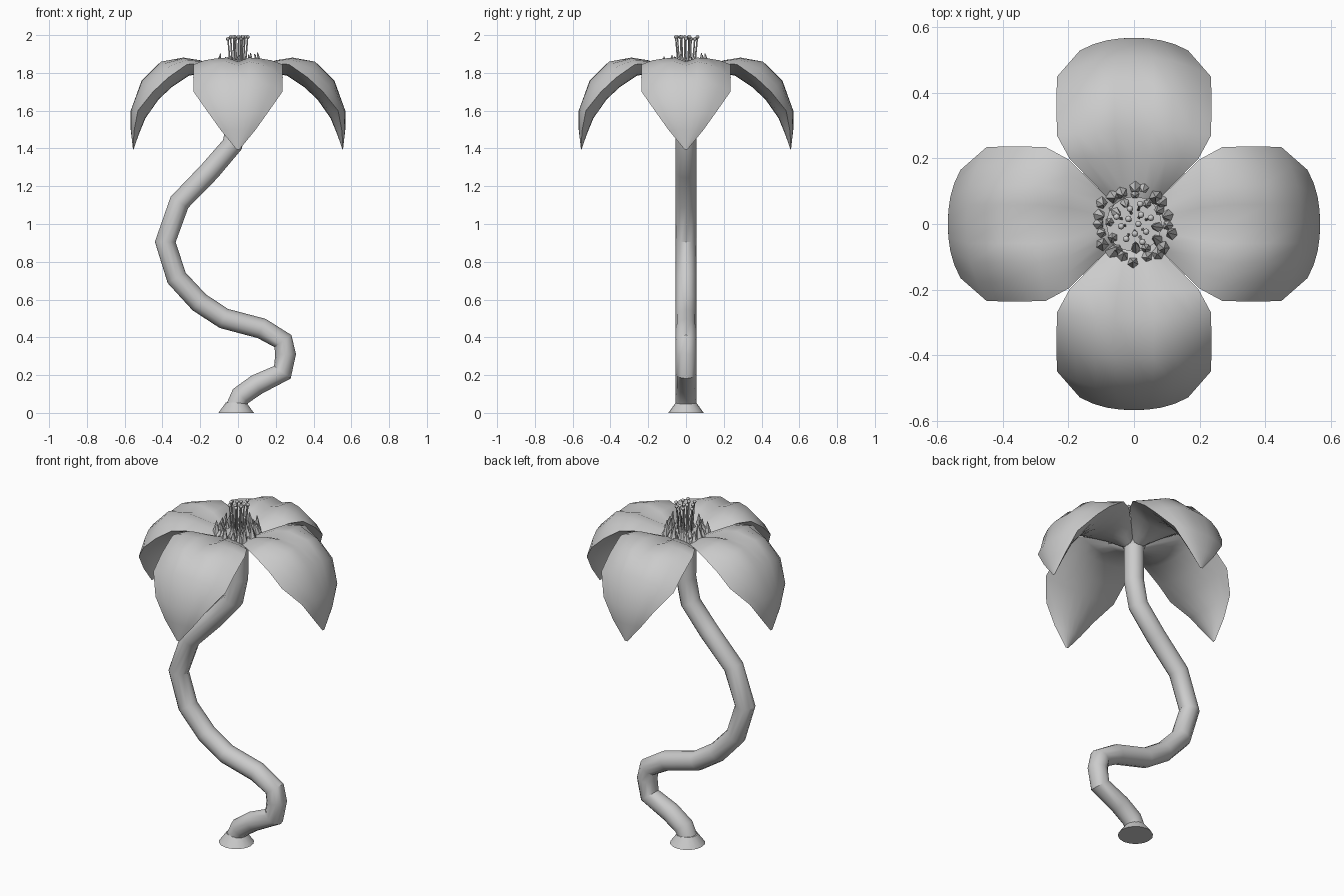
import bpy, bmesh, math, random
from mathutils import Vector, Matrix

if "Cube" in bpy.data.objects:
    bpy.data.objects.remove(bpy.data.objects["Cube"])

random.seed(4)


def make_object(name, bm, angle=35):
    bmesh.ops.recalc_face_normals(bm, faces=bm.faces)
    mesh = bpy.data.meshes.new(name)
    bm.to_mesh(mesh)
    bm.free()
    ob = bpy.data.objects.new(name, mesh)
    bpy.context.collection.objects.link(ob)
    bpy.ops.object.select_all(action='DESELECT')
    ob.select_set(True)
    bpy.context.view_layer.objects.active = ob
    if angle:
        bpy.ops.object.shade_smooth_by_angle(angle=math.radians(angle))
    return ob


def add_cone(bm, a, b, r1, r2, sides):
    a, b = Vector(a), Vector(b)
    d = b - a
    m = Matrix.Translation((a + b) / 2) @ d.to_track_quat('Z', 'Y').to_matrix().to_4x4()
    bmesh.ops.create_cone(bm, cap_ends=True, segments=sides, radius1=r1,
                          radius2=r2, depth=d.length, matrix=m)


# Winding stem: rings swept along a path in the xz plane
path = [(-0.01, 0.04), (0.015, 0.09), (0.10, 0.15), (0.235, 0.215), (0.252, 0.31),
        (0.238, 0.38), (0.125, 0.447), (-0.075, 0.50), (-0.205, 0.585),
        (-0.325, 0.715), (-0.385, 0.905), (-0.31, 1.115), (-0.15, 1.28),
        (-0.03, 1.42), (0.0, 1.56), (0.0, 1.80)]
SIDES, RAD = 12, 0.055
bm = bmesh.new()
pts = [Vector((x, 0, z)) for x, z in path]
rings = []
for i, p in enumerate(pts):
    d_in = (p - pts[max(i - 1, 0)]).normalized()
    d_out = (pts[min(i + 1, len(pts) - 1)] - p).normalized()
    t = (d_in + d_out).normalized()
    if i == 0:
        t = Vector((0, 0, 1))
    n = Vector((t.z, 0, -t.x))
    rings.append([bm.verts.new(p + RAD * (math.cos(a) * n + math.sin(a) * Vector((0, 1, 0))))
                  for a in (2 * math.pi * k / SIDES for k in range(SIDES))])
for r0, r1 in zip(rings, rings[1:]):
    for k in range(SIDES):
        j = (k + 1) % SIDES
        bm.faces.new((r0[k], r0[j], r1[j], r1[k]))
bm.faces.new(rings[0])
bm.faces.new(rings[-1])
make_object("stem", bm)

# Flared foot
bm = bmesh.new()
add_cone(bm, (-0.01, 0, 0), (-0.01, 0, 0.055), 0.094, 0.054, 16)
make_object("stem_foot", bm)

# Petal rows: top middle (r, z), edge (r, z), underside middle (r, z), half width
rows = [((0.01, 1.79), (0.01, 1.77), (0.01, 1.74), 0.015),
        ((0.10, 1.825), (0.11, 1.815), (0.10, 1.775), 0.11),
        ((0.20, 1.86), (0.20, 1.85), (0.20, 1.795), 0.197),
        ((0.29, 1.875), (0.27, 1.845), (0.26, 1.785), 0.235),
        ((0.41, 1.855), (0.37, 1.775), (0.35, 1.725), 0.237),
        ((0.51, 1.76), (0.45, 1.70), (0.42, 1.66), 0.235),
        ((0.568, 1.60), (0.53, 1.60), (0.49, 1.56), 0.165),
        ((0.568, 1.50), (0.55, 1.495), (0.525, 1.475), 0.09),
        ((0.556, 1.395), (0.556, 1.395), (0.553, 1.395), 0.008)]
COLS = 8


def make_petal(name, angle):
    bm = bmesh.new()
    rot = Matrix.Rotation(angle, 3, 'Z')
    loops = []
    for i, (top, edge, under, w) in enumerate(rows):
        def point(mid, u, power):
            k = abs(u) ** power
            return Vector((mid[0] + (edge[0] - mid[0]) * k, u * w,
                           mid[1] + (edge[1] - mid[1]) * k))
        us = [2 * c / COLS - 1 for c in range(COLS + 1)]
        cos = []
        for u in us:
            co = point(top, u, 2.4)
            if 2 <= i <= 4:
                co.z += -0.015 if u == 0 else 0.007 if abs(u) < 0.8 else 0
            cos.append(co)
        cos += [point(under, u, 2) for u in reversed(us[1:-1])]
        loops.append([bm.verts.new(rot @ co) for co in cos])
    n = len(loops[0])
    for a, b in zip(loops, loops[1:]):
        for c in range(n):
            d = (c + 1) % n
            bm.faces.new((a[c], b[c], b[d], a[d]))
    bm.faces.new(loops[0])
    bm.faces.new(loops[-1])
    make_object(name, bm, 50)


for i, side in enumerate(("right", "back", "left", "front")):
    make_petal("petal_" + side, i * math.pi / 2)

# Faceted crown of small spikes round the heart, in two rings
bm = bmesh.new()
for count, radius, size in ((20, 0.115, 0.025), (12, 0.082, 0.02)):
    for i in range(count):
        a = 2 * math.pi * (i + random.uniform(-0.25, 0.25)) / count
        ca, sa = math.cos(a), math.sin(a)
        rb = radius + random.uniform(-0.01, 0.01)
        rt = rb - random.uniform(-0.005, 0.025)
        zt = random.uniform(1.86, 1.91)
        add_cone(bm, (rb * ca, rb * sa, 1.80), (rt * ca, rt * sa, zt), size, 0.002, 5)
make_object("spike_crown", bm, 0)

# Flower heart
bm = bmesh.new()
add_cone(bm, (0, 0, 1.76), (0, 0, 1.825), 0.055, 0.085, 16)
make_object("flower_heart", bm)

# Stamens with round tips
bm = bmesh.new()
for i in range(12):
    a = i * 2.4
    r = 0.065 * math.sqrt((i + 0.5) / 12)
    x, y = r * math.cos(a), r * math.sin(a)
    top = 1.99 - (0 if i % 3 else 0.01)
    add_cone(bm, (x * 0.7, y * 0.7, 1.81), (x, y, top), 0.005, 0.004, 6)
    bmesh.ops.create_uvsphere(bm, u_segments=8, v_segments=6, radius=0.01,
                              matrix=Matrix.Translation((x, y, top)))
make_object("stamens", bm)
